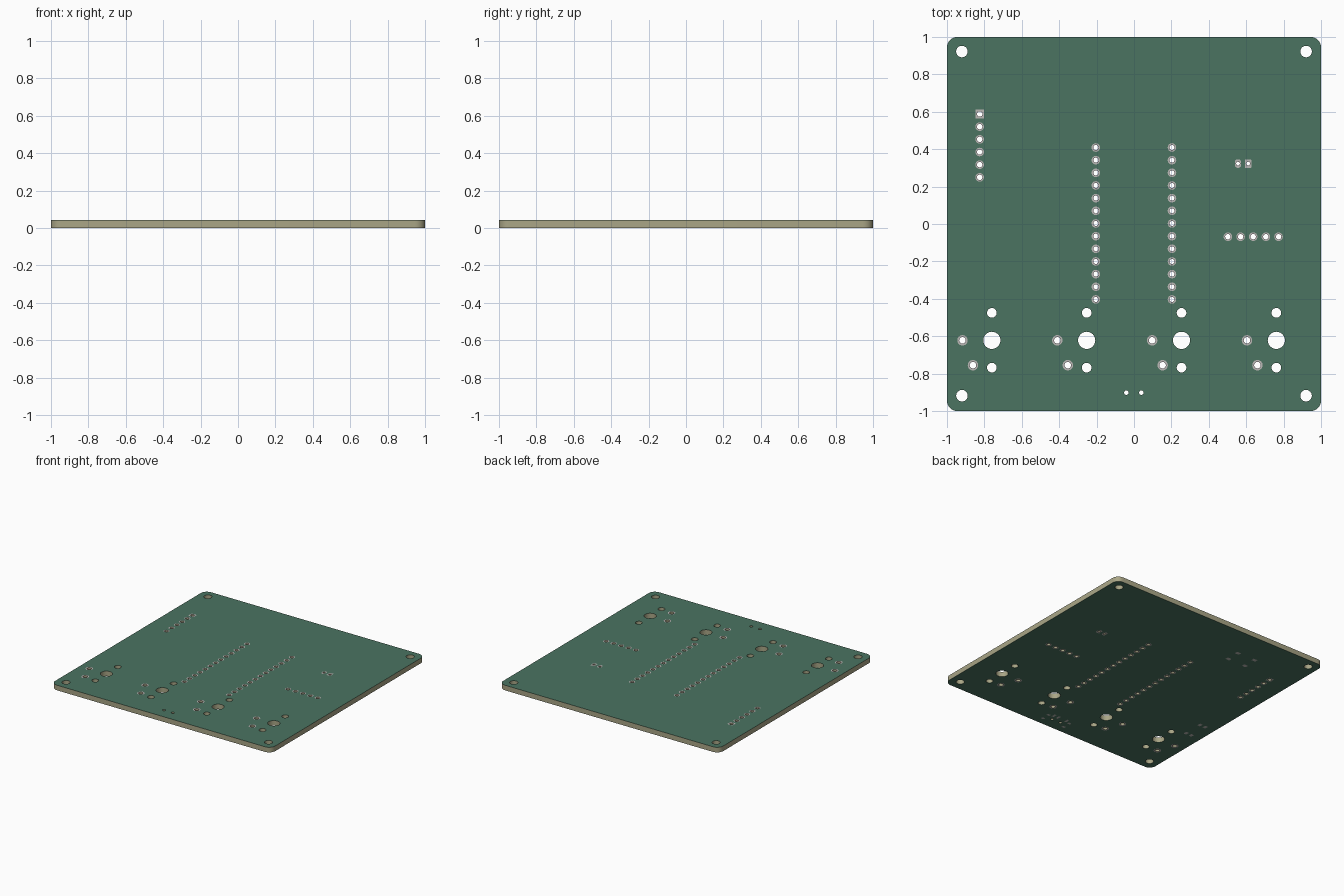
import bpy, bmesh
from math import sin, cos, pi

if "Cube" in bpy.data.objects:
    bpy.data.objects.remove(bpy.data.objects["Cube"])

T = 0.042      # board thickness
SKIN = 0.001   # solder mask / copper thickness


def material(name, rgb):
    m = bpy.data.materials.new(name)
    m.diffuse_color = (*rgb, 1)
    m.use_nodes = True
    m.node_tree.nodes["Principled BSDF"].inputs["Base Color"].default_value = m.diffuse_color
    return m


GREEN = material("green_mask", (0.07, 0.175, 0.12))
TAN = material("tan_fibreglass", (0.40, 0.38, 0.24))
METAL = material("tinned_metal", (0.50, 0.48, 0.47))


def circle(x, y, r, n=24):
    return [(x + r * cos(2 * pi * i / n), y + r * sin(2 * pi * i / n)) for i in range(n)]


def round_rect(x, y, hx, hy, r, n=8):
    if r == 0:
        return [(x + hx, y + hy), (x - hx, y + hy), (x - hx, y - hy), (x + hx, y - hy)]
    pts = []
    for k, (sx, sy) in enumerate([(1, 1), (-1, 1), (-1, -1), (1, -1)]):
        for i in range(n + 1):
            a = pi / 2 * (k + i / n)
            pts.append((x + sx * (hx - r) + r * cos(a), y + sy * (hy - r) + r * sin(a)))
    return pts


def slab(name, loops, z0, z1, mat):
    """Extrude flat outlines; nested outlines become holes."""
    cu = bpy.data.curves.new(name, 'CURVE')
    cu.dimensions = '2D'
    cu.fill_mode = 'BOTH'
    cu.extrude = (z1 - z0) / 2
    for pts in loops:
        s = cu.splines.new('POLY')
        s.points.add(len(pts) - 1)
        for p, (x, y) in zip(s.points, pts):
            p.co = (x, y, 0, 1)
        s.use_cyclic_u = True
    tmp = bpy.data.objects.new(name + "_outline", cu)
    bpy.context.collection.objects.link(tmp)
    dg = bpy.context.evaluated_depsgraph_get()
    me = bpy.data.meshes.new_from_object(tmp.evaluated_get(dg))
    bpy.data.objects.remove(tmp)
    bm = bmesh.new()
    bm.from_mesh(me)
    bmesh.ops.translate(bm, verts=bm.verts, vec=(0, 0, (z0 + z1) / 2))
    bmesh.ops.remove_doubles(bm, verts=bm.verts, dist=1e-5)
    bmesh.ops.recalc_face_normals(bm, faces=bm.faces)
    bm.to_mesh(me)
    bm.free()
    me.materials.clear()
    me.materials.append(mat)
    ob = bpy.data.objects.new(name, me)
    bpy.context.collection.objects.link(ob)
    bpy.ops.object.select_all(action='DESELECT')
    ob.select_set(True)
    bpy.context.view_layer.objects.active = ob
    bpy.ops.object.shade_smooth_by_angle()
    return ob


outline = round_rect(0, 0, 1, 1, 0.055)
P = 0.0677  # pin pitch

# bare holes: mounting corners, switch pegs, key switch centres
bare = [circle(x, y, 0.031) for x in (-0.92, 0.92) for y in (0.922, -0.918)]
bare += [circle(x, -0.902, 0.012) for x in (-0.041, 0.039)]
keys = [-0.76 + 0.507 * i for i in range(4)]
for k in keys:
    bare.append(circle(k, -0.622, 0.046, 32))
    bare += [circle(k, y, 0.026) for y in (-0.475, -0.768)]

# plated holes: groups of (pad outline, hole outline)
R, H = 0.023, 0.0135


def pins(points, r=R, h=H):
    return [(circle(x, y, r), circle(x, y, h)) for x, y in points]


groups = {
    "side_header_pads": pins([(-0.825, 0.588 - P * i) for i in range(1, 6)], R, 0.0145)
    + [(round_rect(-0.825, 0.588, R, R, 0), circle(-0.825, 0.588, 0.0145))],
    "controller_pads": pins([(x, 0.409 - P * i) for x in (-0.204, 0.203) for i in range(13)]),
    "display_pads": pins([(0.502 + P * i, -0.068) for i in range(5)], R, 0.0145),
    "battery_pads": [(round_rect(0.556, 0.323, 0.017, 0.023, 0.016), circle(0.556, 0.323, 0.01)),
                     (round_rect(0.61, 0.323, 0.017, 0.023, 0.004), circle(0.61, 0.323, 0.01))],
    "key_pads": pins([(k + dx, y) for k in keys for dx, y in ((-0.157, -0.622), (-0.101, -0.755))],
                     0.028, 0.0175),
}
plated = [pair for g in groups.values() for pair in g]

# surface-mount pads on the underside only
smd = {
    "button_pads": [round_rect(x, y, 0.018, 0.014, 0) for x in (-0.39, -0.55) for y in (0.63, 0.74)],
    "resistor_pads": [round_rect(x, y, 0.013, 0.016, 0) for x in (-0.91, -0.86) for y in (-0.42, -0.26)],
    "slide_switch_pads": [round_rect(x, y, 0.013, 0.01, 0) for x in (-0.1, 0.1) for y in (-0.935, -0.87)]
    + [round_rect(x, -0.853, 0.009, 0.018, 0) for x in (-0.061, 0.02, 0.061)],
}
smd_all = [s for g in smd.values() for s in g]

# board layers
slab("board_core", [outline] + bare + [h for _, h in plated], SKIN, T - SKIN, TAN)
windows = bare + [p for p, _ in plated]
slab("top_mask", [outline] + windows, T - SKIN, T, GREEN)
slab("bottom_mask", [outline] + windows + smd_all, 0, SKIN, GREEN)

# metal pads on both faces
for name, pairs in groups.items():
    loops = [l for pair in pairs for l in pair]
    slab("top_" + name, loops, T - SKIN, T, METAL)
    slab("bottom_" + name, loops, 0, SKIN, METAL)
for name, loops in smd.items():
    slab(name, loops, 0, SKIN, METAL)
